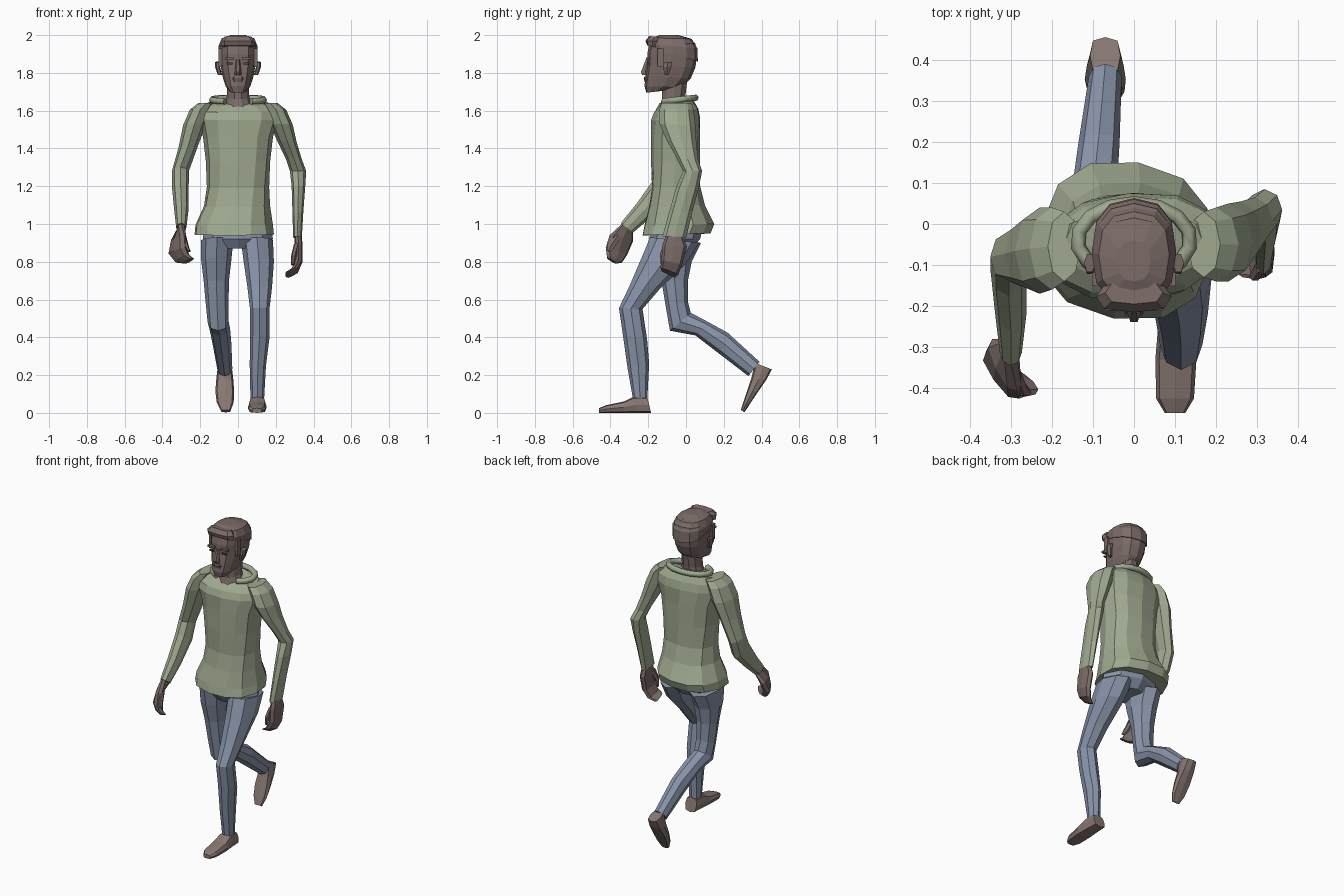
import bpy
import bmesh
from math import cos, sin, radians, copysign, tau
from mathutils import Vector

default_cube = bpy.data.objects.get("Cube")
if default_cube:
    bpy.data.objects.remove(default_cube, do_unlink=True)

CM = 0.01  # all part measurements are in hundredths of a unit


def make_material(name, red, green, blue):
    """Flat material from display colour values, stored as linear."""
    colour = [(channel / 255) ** 2.2 for channel in (red, green, blue)] + [1]
    material = bpy.data.materials.new(name)
    material.use_nodes = True
    material.diffuse_color = colour
    shader = material.node_tree.nodes["Principled BSDF"]
    shader.inputs["Base Color"].default_value = colour
    shader.inputs["Roughness"].default_value = 0.9
    return material


skin = make_material("brown_skin", 122, 107, 103)
shoe_brown = make_material("shoe_brown", 134, 119, 113)
shirt_green = make_material("sage_shirt", 158, 168, 143)
denim = make_material("denim_blue", 136, 147, 168)
dark = make_material("dark_feature", 78, 67, 65)


def finish(name, bm, material):
    """Turn a bmesh into a flat shaded object of one material."""
    bmesh.ops.recalc_face_normals(bm, faces=bm.faces)
    mesh = bpy.data.meshes.new(name)
    bm.to_mesh(mesh)
    bm.free()
    mesh.materials.append(material)
    part = bpy.data.objects.new(name, mesh)
    bpy.context.collection.objects.link(part)
    return part


def superellipse(value, power):
    return copysign(abs(value) ** power, value)


def loft(name, material, rings, sides=8, power=1.0):
    """Skin closed rings given as
    (centre x, half width, front y, front z, back y, back z, [front x shift])."""
    bm = bmesh.new()
    loops = []
    for x, width, front_y, front_z, back_y, back_z, *extra in rings:
        shift = extra[0] if extra else 0
        front = Vector((x + shift, front_y, front_z))
        back = Vector((x - shift, back_y, back_z))
        centre, depth = (front + back) / 2, (front - back) / 2
        side = Vector((width, width * shift / depth.length, 0))
        loop = []
        for i in range(sides):
            angle = tau * i / sides
            point = (centre + side * superellipse(cos(angle), power)
                     + depth * superellipse(sin(angle), power))
            loop.append(bm.verts.new(point * CM))
        loops.append(loop)
    for lower, upper in zip(loops, loops[1:]):
        for i in range(sides):
            j = (i + 1) % sides
            bm.faces.new((lower[i], lower[j], upper[j], upper[i]))
    bm.faces.new(loops[0])
    bm.faces.new(loops[-1])
    return finish(name, bm, material)


def box(name, material, centre, size, taper=1.0):
    """Box whose top is narrowed by the taper factor."""
    bm = bmesh.new()
    bmesh.ops.create_cube(bm, size=1)
    for vert in bm.verts:
        narrow = taper if vert.co.z > 0 else 1
        vert.co.x *= size[0] * narrow
        vert.co.y *= size[1] * narrow
        vert.co.z *= size[2]
        vert.co = (vert.co + Vector(centre)) * CM
    return finish(name, bm, material)


# Sweater body, twisted from the hips to the shoulders
loft("sweater_body", shirt_green, [
    (-2, 21, -23, 94, 13, 95, -3),
    (-2, 20.5, -22, 99, 15, 100, -3),
    (-0.5, 17.5, -19.5, 109, 10, 110, -2),
    (0, 16.5, -18, 119, 7.5, 120, -1),
    (0, 17, -18.5, 133, 7.5, 133),
    (0, 18.5, -18.5, 146, 7.5, 146),
    (0, 21, -18.5, 155, 7.5, 156, 1),
    (0, 20.5, -17, 159, 6.5, 161, 1),
    (0, 17, -14, 162, 4, 165.5),
    (0, 9, -13, 163, 2, 167),
], sides=12, power=0.85)

# Sleeves
loft("left_sleeve", shirt_green, [
    (17, 4, -13, 164, 3, 164),
    (20, 5.5, -14, 160.5, 4, 160.5),
    (23, 6, -14, 153, 5, 152),
    (26, 5, -10, 144, 5.5, 143),
    (29.5, 4.2, -5, 135, 6.5, 134),
    (31.8, 4.3, -1.5, 128, 8.5, 128),
    (32, 3.6, -5, 120, 7, 120),
    (31.7, 2.9, -9, 106, 3.5, 107),
    (31.5, 2.3, -12.5, 93.5, 0, 92.5),
])
loft("right_sleeve", shirt_green, [
    (-17, 4, -14, 164, 3, 164),
    (-20, 5.5, -16, 160.5, 4, 160.5),
    (-23, 6, -17, 153, 4, 152),
    (-26.5, 5, -15.5, 141, 1, 140),
    (-30.5, 4.5, -14, 130, -2, 126),
    (-30.5, 4.4, -17.5, 123, -6, 115),
    (-30, 3.8, -26, 111, -18, 104),
    (-30, 2.7, -34.5, 100.5, -28, 95.5),
])

# Folded collar, open at the throat
curve = bpy.data.curves.new("collar", "CURVE")
curve.dimensions = "3D"
curve.bevel_depth = 1.8 * CM
curve.bevel_resolution = 1
curve.use_fill_caps = True
steps = 12
spline = curve.splines.new("POLY")
spline.points.add(steps)
for i, point in enumerate(spline.points):
    angle = radians(-60 + 300 * i / steps)
    point.co = (13.8 * CM * cos(angle), (9 * sin(angle) - 4) * CM,
                (165.8 + sin(angle)) * CM, 1)
curve.materials.append(shirt_green)
collar = bpy.data.objects.new("collar", curve)
bpy.context.collection.objects.link(collar)

# Trousers
loft("trouser_seat", denim, [
    (-0.5, 18, -19, 99, 9, 99),
    (0, 18.5, -19.5, 92, 7.5, 92),
    (0, 12, -16, 87, 3, 87),
])
loft("left_trouser_leg", denim, [
    (10, 8.5, -19, 93, 7, 90),
    (11, 8, -24, 81, 0, 79),
    (11.5, 6.5, -30, 67, -13.5, 66),
    (11.5, 5.2, -35.5, 55.5, -23, 55),
    (11.5, 5.2, -33.5, 42, -20.5, 38),
    (10.5, 4.3, -31, 24, -19.5, 26),
    (10.2, 3.6, -28, 7, -20.5, 7),
])
loft("right_trouser_leg", denim, [
    (-11, 8.5, -19, 93, 8, 90),
    (-11.5, 8, -16.5, 82, 3, 80),
    (-11.5, 6.7, -13, 70, 1, 70),
    (-11, 6, -10.5, 55, 1, 59),
    (-10.5, 5.6, -8.5, 43.5, 2.5, 53),
    (-9.7, 5.5, 5, 41, 11, 48.5),
    (-8.5, 5, 18, 31, 22, 42.5),
    (-7, 4, 33, 19.5, 39, 27),
])

# Shoes, one planted and one pushing off
loft("left_shoe", shoe_brown, [
    (10, 2.5, -46, 2.5, -46, 0),
    (10, 4.6, -42.5, 4, -42.5, 0),
    (10.2, 5, -33, 6, -33, 0),
    (10.2, 4.5, -28, 8.5, -26, 0),
    (10.2, 4, -20.5, 8.5, -18.5, 0),
], power=0.6)
loft("right_shoe", shoe_brown, [
    (-7, 3.7, 36.5, 26.5, 45.5, 23),
    (-7, 4.5, 34.5, 18, 42.5, 17.5),
    (-7, 5, 32.5, 12, 38, 11),
    (-6.8, 4.5, 30.5, 6, 34, 5),
    (-6.5, 2.5, 29, 1.5, 31, 0.3),
], power=0.6)

# Hands with fingers curled inwards
loft("left_hand", skin, [
    (31.8, 1.9, -10, 95, -2, 94),
    (32, 2.2, -12.5, 89, 0.5, 88),
    (32, 2.2, -13, 81, -2, 78.5),
    (30, 2, -13.5, 77, -4, 73.5),
    (26.5, 1.5, -13, 75, -6, 71.5),
], power=0.75)
loft("left_thumb", skin, [
    (31, 1.5, -12, 90, -8, 88),
    (29.5, 1.4, -14, 84, -11, 82),
    (29, 0.9, -13.5, 79, -12, 78),
], sides=6)
loft("right_hand", skin, [
    (-30, 2, -34, 100, -28, 96),
    (-31.5, 2.2, -40.5, 94, -28, 91, 3),
    (-32, 2.2, -42.5, 87.5, -31, 84, 4),
    (-29.5, 2, -42, 84, -34, 79.5, 3),
    (-26, 1.5, -41.5, 82, -37, 79, 2),
], power=0.75)
loft("right_thumb", skin, [
    (-29, 1.5, -38, 95, -34, 93),
    (-27.5, 1.5, -42, 89, -38, 87),
    (-26, 1, -42, 86, -40, 85),
], sides=6)

# Neck and head
loft("neck", skin, [
    (0, 7.5, -14.5, 161, 0, 164),
    (0, 6, -13, 166, 0, 168),
    (0, 5.7, -13, 174, 1, 176),
], sides=10)
loft("head", skin, [
    (0, 4.2, -21, 169.5, -12, 170.5),
    (0, 6.5, -22, 173, -2, 172.5),
    (0, 8, -21.5, 178, 2.5, 177),
    (0, 9.2, -20.5, 184, 5, 183),
    (0, 9.7, -20.5, 190, 6, 190),
    (0, 9.7, -19.5, 195, 5, 195.5),
    (0, 7.5, -16, 198, 1.5, 198.5),
], sides=12, power=0.8)

# Short hair with a swept fringe
loft("hair_cap", skin, [
    (0, 10.2, -19.5, 194, 6.3, 186),
    (0, 10.3, -19.8, 195.5, 6, 193),
    (0, 8.6, -18, 198.5, 3, 198),
    (0, 4, -14, 200, -4, 200),
], sides=12, power=0.8)
loft("hair_fringe", skin, [
    (0, 9, -20.5, 194.5, -15, 193.5),
    (0, 9.2, -21.5, 197, -14, 197),
    (0, 7, -19.5, 199.5, -14, 199),
], power=0.7)

# Face
loft("nose", skin, [
    (0, 1.8, -23.5, 179, -19, 179),
    (0, 1.7, -24.2, 180.5, -19, 181),
    (0, 1, -21.5, 187, -19, 187),
], sides=6)
loft("lips", skin, [
    (0, 2.8, -21.9, 175.3, -18, 175.3),
    (0, 3.2, -22.4, 177, -18, 177),
    (0, 2.6, -22, 178, -18, 178),
])
box("mouth_line", dark, (0, -22, 176.9), (4.5, 0.9, 0.4))
for label, direction in (("left", 1), ("right", -1)):
    loft(label + "_ear", skin, [
        (direction * 9.5, 1.2, -11.5, 179, -9, 179),
        (direction * 10.8, 1.3, -12.5, 183, -7.5, 183),
        (direction * 10.8, 1.4, -12, 185.5, -7, 186),
    ], sides=6)
    box(label + "_sideburn", skin, (direction * 9.4, -13.5, 188), (1.6, 3, 10), 1.1)
    box(label + "_brow", skin, (direction * 4.5, -20.2, 187.6), (5, 1.8, 1.2))
    box(label + "_eye", dark, (direction * 4.3, -20.3, 185), (3, 0.9, 0.9))
